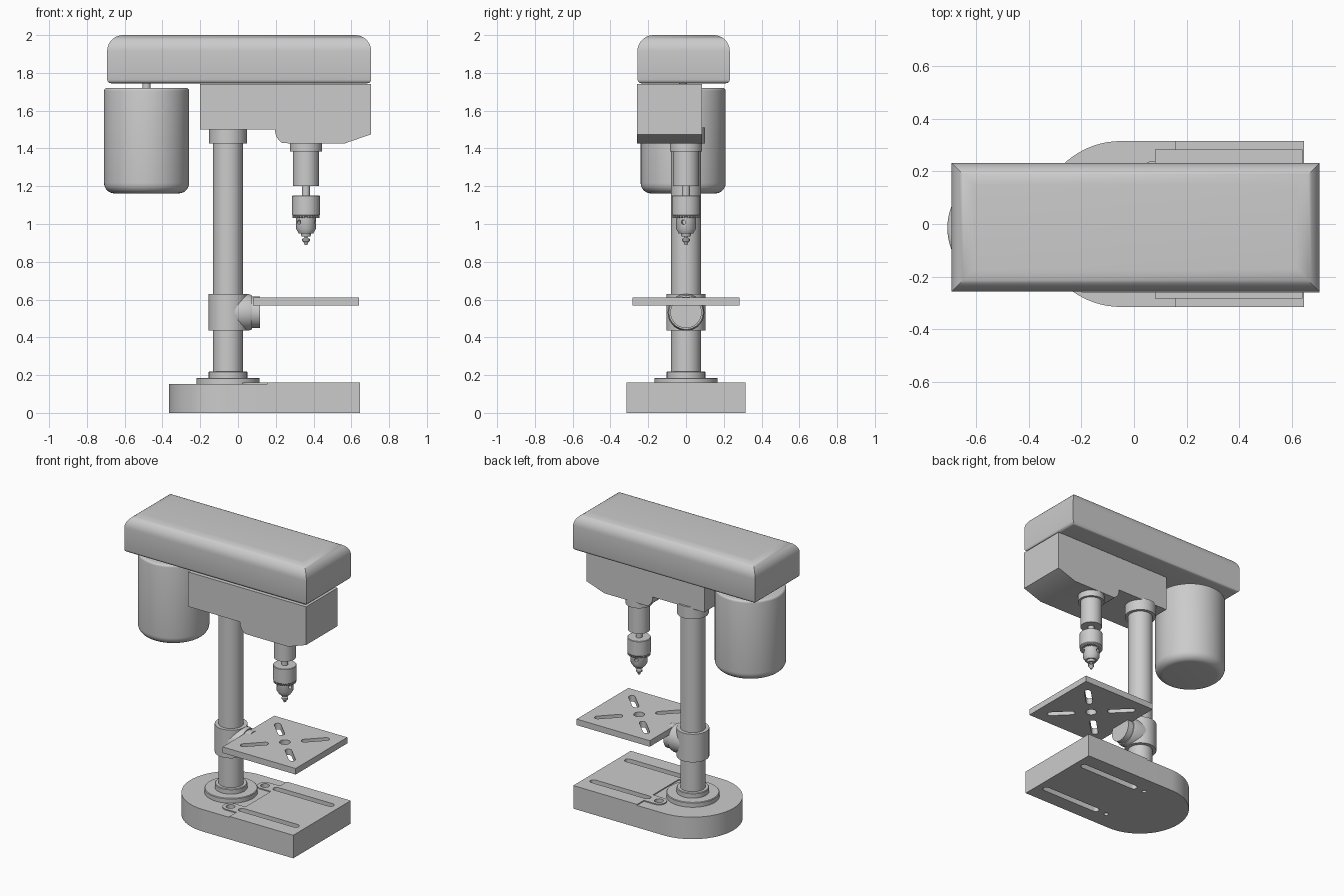
import bpy, bmesh, math
from mathutils import Matrix, Vector

if "Cube" in bpy.data.objects:
    bpy.data.objects.remove(bpy.data.objects["Cube"])


def finish(bm, name, smooth=True):
    bmesh.ops.recalc_face_normals(bm, faces=bm.faces)
    me = bpy.data.meshes.new(name)
    bm.to_mesh(me)
    bm.free()
    ob = bpy.data.objects.new(name, me)
    bpy.context.collection.objects.link(ob)
    if smooth:
        smooth_angle(ob)
    return ob


def smooth_angle(ob):
    bpy.ops.object.select_all(action='DESELECT')
    ob.select_set(True)
    bpy.context.view_layer.objects.active = ob
    bpy.ops.object.shade_smooth_by_angle(angle=math.radians(35))


def loft(name, rings, smooth=True):
    """Skin a stack of equal-length closed rings and cap both ends."""
    bm = bmesh.new()
    vs = [[bm.verts.new(p) for p in r] for r in rings]
    n = len(vs[0])
    for a, b in zip(vs, vs[1:]):
        for i in range(n):
            bm.faces.new((a[i], a[(i + 1) % n], b[(i + 1) % n], b[i]))
    bm.faces.new(vs[0][::-1])
    bm.faces.new(vs[-1])
    return finish(bm, name, smooth)


def arc(cx, cy, r, a0, a1, n=10):
    return [(cx + r * math.cos(math.radians(a0 + (a1 - a0) * i / n)),
             cy + r * math.sin(math.radians(a0 + (a1 - a0) * i / n))) for i in range(n + 1)]


def lathe(name, x, y, profile, n=64):
    """Turn (radius, z) points around a vertical axis."""
    return loft(name, [[(x + r * math.cos(t * math.tau / n), y + r * math.sin(t * math.tau / n), z)
                        for t in range(n)] for r, z in profile])


def prism(name, pts, z0, z1, smooth=True):
    return loft(name, [[(x, y, z) for x, y in pts] for z in (z0, z1)], smooth)


def slot_pts(x, y, length, width, angle=0):
    r, h = width / 2, length / 2 - width / 2
    pts = arc(h, 0, r, -90, 90, 8) + arc(-h, 0, r, 90, 270, 8)
    m = Matrix.Rotation(angle, 2)
    return [tuple(m @ Vector(p) + Vector((x, y))) for p in pts]


def cut(ob, cutters):
    """Subtract cutters, bake the result and delete them."""
    for c in cutters:
        m = ob.modifiers.new("cut", 'BOOLEAN')
        m.operation, m.solver, m.object = 'DIFFERENCE', 'EXACT', c
    dg = bpy.context.evaluated_depsgraph_get()
    me = bpy.data.meshes.new_from_object(ob.evaluated_get(dg))
    ob.modifiers.clear()
    ob.data = me
    for c in cutters:
        bpy.data.objects.remove(c)
    smooth_angle(ob)


COL = -0.053   # column axis x
SPIN = 0.36    # spindle axis x

# base: D-shaped slab with slightly raised work pad and bolt lobes
outer = arc(-0.05, 0, 0.315, 90, 270, 40)
base = prism("base", [(0.155, 0.315)] + outer + [(0.155, -0.315)], 0, 0.153)
lobe = arc(0.075, 0.19, 0.05, 90, 270, 16)
half = [(0.155, 0.315), (0.155, 0.24)] + lobe + [(0.155, 0.14)]
pad = prism("work_pad", [(0.645, -0.315), (0.645, 0.315)] + half
            + [(x, -y) for x, y in reversed(half)], 0.145, 0.16)
front = prism("base_front", [(0.155, -0.315), (0.645, -0.315), (0.645, 0.315), (0.155, 0.315)], 0, 0.15)
for part in (front, pad):
    m = base.modifiers.new("join", 'BOOLEAN')
    m.operation, m.solver, m.object = 'UNION', 'EXACT', part
dg = bpy.context.evaluated_depsgraph_get()
joined = bpy.data.meshes.new_from_object(base.evaluated_get(dg))
base.modifiers.clear()
base.data = joined
for part in (front, pad):
    bpy.data.objects.remove(part)
cutters = []
for s in (1, -1):
    cutters.append(prism("slot_cutter", slot_pts(0.37, s * 0.19, 0.46, 0.045), -0.1, 0.3))
    cutters.append(lathe("bolt_cutter", 0.075, s * 0.19,
                         [(0.015, -0.1), (0.015, 0.12), (0.028, 0.12), (0.028, 0.3)], 24))
cut(base, cutters)

# column and its flange and collars
lathe("column_flange", COL, 0, [(0.167, 0.145), (0.167, 0.182), (0.163, 0.186), (0.102, 0.186),
                                (0.102, 0.216), (0.098, 0.22), (0.07, 0.22)])
lathe("column", COL, 0, [(0.079, 0.15), (0.079, 1.52)])
lathe("head_collar", COL, 0, [(0.1, 1.427), (0.1, 1.51)])
lathe("table_clamp", COL, 0, [(0.075, 0.435), (0.103, 0.435), (0.103, 0.63), (0.075, 0.63)])

# tilting knuckle: stepped discs lying along x
knuckle = lathe("table_knuckle", 0, 0, [(0.097, -0.02), (0.097, 0.055), (0.09, 0.075),
                                        (0.083, 0.075), (0.083, 0.116)], 48)
knuckle.data.transform(Matrix.Translation((0, 0, 0.532)) @ Matrix.Rotation(math.pi / 2, 4, 'Y'))

# table with diagonal slots and centre hole
table = prism("table", [(0.08, -0.283), (0.641, -0.283), (0.641, 0.283), (0.08, 0.283)], 0.568, 0.61)
cutters = [lathe("hole_cutter", SPIN, 0, [(0.034, 0.5), (0.034, 0.7)], 32)]
for k in range(4):
    a = math.pi / 4 + k * math.pi / 2
    cutters.append(prism("slot_cutter", slot_pts(SPIN + 0.195 * math.cos(a), 0.195 * math.sin(a),
                                                 0.18, 0.042, a), 0.5, 0.7))
cut(table, cutters)

# head casting: side profile extruded along y
side = [(-0.2, 1.74), (-0.2, 1.5), (0.196, 1.5)] + arc(0.276, 1.497, 0.07 + 0.01, 180, 240, 6)
side = [(x, max(z, 1.427)) for x, z in side]
side += [(0.262, 1.4275), (0.28, 1.427), (0.567, 1.427), (0.705, 1.475), (0.705, 1.74)]
loft("head", [[(x, y, z) for x, z in side] for y in (-0.26, 0.085)])

# belt cover: mitred rectangle rings with rounded top and bottom edges
levels = [(0.02 * (1 - math.sin(math.radians(a))), 1.765 - 0.02 * math.cos(math.radians(a)))
          for a in (0, 30, 60, 90)]
levels += [(0.085 * (1 - math.cos(math.radians(a))), 1.915 + 0.085 * math.sin(math.radians(a)))
           for a in range(0, 91, 10)]
loft("belt_cover", [[(-0.693 + i, -0.257 + i, z), (0.705 - i, -0.257 + i, z),
                     (0.705 - i, 0.232 - i, z), (-0.693 + i, 0.232 - i, z)] for i, z in levels])

# motor with rounded ends, and its shaft
lathe("motor", -0.484, -0.015, arc(0.17, 1.217, 0.055, -90, 0, 8) + arc(0.21, 1.705, 0.015, 0, 90, 4), 80)
lathe("motor_shaft", -0.484, -0.015, [(0.021, 1.71), (0.021, 1.76)], 24)

# quill and spindle
lathe("quill", SPIN, 0, [(0.085, 1.45), (0.085, 1.385), (0.069, 1.385), (0.069, 1.2), (0.02, 1.2)])
lathe("spindle", SPIN, 0, [(0.021, 1.22), (0.021, 1.14)], 24)

# chuck: sleeve, gear teeth, body with key holes, jaws
lathe("chuck_sleeve", SPIN, 0, [(0.03, 1.15), (0.071, 1.15), (0.074, 1.147), (0.074, 1.048),
                                (0.068, 1.04), (0.05, 1.04)])
teeth = bmesh.new()
for k in range(32):
    rot = Matrix.Rotation(k * math.tau / 32, 4, 'Z')
    bmesh.ops.create_cube(teeth, size=1, matrix=Matrix.Translation((SPIN, 0, 1.041)) @ rot
                          @ Matrix.Translation((0.061, 0, 0)) @ Matrix.Diagonal((0.022, 0.007, 0.02, 1)))
finish(teeth, "chuck_teeth", False)
body = lathe("chuck_body", SPIN, 0, [(0.053, 1.045), (0.053, 0.975), (0.038, 0.95), (0.028, 0.95),
                                     (0.024, 0.935)])
cutters = []
for k in range(3):
    c = lathe("key_cutter", 0, 0, [(0.012, 0.03), (0.012, 0.1)], 20)
    c.data.transform(Matrix.Translation((SPIN, 0, 1.01))
                     @ Matrix.Rotation(math.radians(225 + 120 * k), 4, 'Z')
                     @ Matrix.Rotation(math.pi / 2, 4, 'Y'))
    cutters.append(c)
cut(body, cutters)

# cutting bit with a small bulb tip
lathe("bit", SPIN, 0, [(0.009, 0.95), (0.009, 0.928), (0.02, 0.92), (0.02, 0.91), (0.01, 0.9),
                       (0.008, 0.89)], 24)
